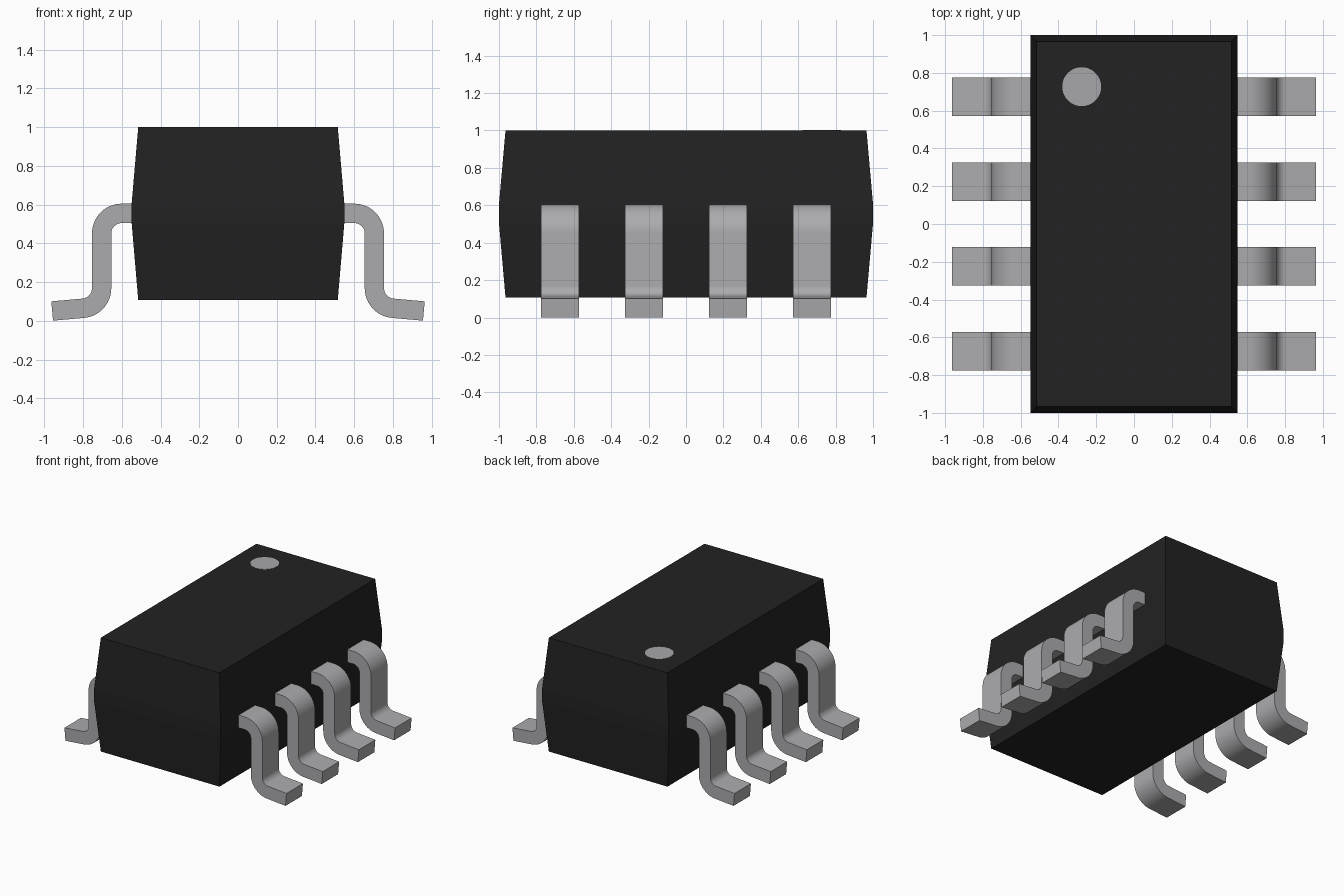
import bpy, bmesh, math

if "Cube" in bpy.data.objects:
    bpy.data.objects.remove(bpy.data.objects["Cube"])


def material(name, colour):
    m = bpy.data.materials.new(name)
    m.diffuse_color = (*colour, 1)
    m.use_nodes = True
    m.node_tree.nodes["Principled BSDF"].inputs["Base Color"].default_value = m.diffuse_color
    return m


BLACK = material("black plastic", (0.016, 0.016, 0.016))
METAL = material("grey metal", (0.41, 0.41, 0.425))
MARK = material("grey mark", (0.39, 0.39, 0.41))


def finish(bm, name, mat):
    bmesh.ops.recalc_face_normals(bm, faces=bm.faces)
    me = bpy.data.meshes.new(name)
    bm.to_mesh(me)
    bm.free()
    me.materials.append(mat)
    ob = bpy.data.objects.new(name, me)
    bpy.context.collection.objects.link(ob)
    return ob


def loft(bm, rings):
    """Join rings of four points with quads and close both ends."""
    rings = [[bm.verts.new(p) for p in r] for r in rings]
    for a, b in zip(rings, rings[1:]):
        for i in range(4):
            j = (i + 1) % 4
            bm.faces.new((a[i], a[j], b[j], b[i]))
    bm.faces.new(rings[0])
    bm.faces.new(rings[-1])


# Body: straight middle band with drafted upper and lower halves
bm = bmesh.new()
levels = [(0.515, 0.965, 0.107), (0.549, 1.0, 0.505),
          (0.549, 1.0, 0.605), (0.515, 0.965, 1.0)]
loft(bm, [[(-x, -y, z), (x, -y, z), (x, y, z), (-x, y, z)] for x, y, z in levels])
finish(bm, "body", BLACK)

# Pin one mark: thin disc on the top face
bm = bmesh.new()
bmesh.ops.create_cone(bm, cap_ends=True, segments=48, radius1=0.103,
                      radius2=0.103, depth=0.004)
bmesh.ops.translate(bm, verts=bm.verts, vec=(-0.277, 0.727, 1.0))
finish(bm, "pin_one_mark", MARK)

# Lead profile: pairs of (outer/top point, inner/bottom point) along the bent strip
R_OUT, R_IN, STEPS = 0.154, 0.054, 12
TILT = math.radians(5)


def polar(c, r, a):
    return (c[0] + r * math.cos(a), c[1] + r * math.sin(a))


profile = [((0.53, 0.605), (0.53, 0.505))]
shoulder, heel = (0.6, 0.451), (0.808, 0.1686)
for i in range(STEPS + 1):
    a = math.pi / 2 * (1 - i / STEPS)
    profile.append((polar(shoulder, R_OUT, a), polar(shoulder, R_IN, a)))
for i in range(STEPS + 1):
    a = math.pi + (math.pi / 2 - TILT) * i / STEPS
    profile.append((polar(heel, R_IN, a), polar(heel, R_OUT, a)))
foot = 0.161
profile.append(tuple((x + foot * math.cos(TILT), z - foot * math.sin(TILT))
                     for x, z in profile[-1]))

# Gull-wing leads: four on each side
HALF = 0.102
for side, label in ((1, "right"), (-1, "left")):
    for n in range(4):
        y = (n - 1.5) * 0.449
        bm = bmesh.new()
        loft(bm, [[(side * t[0], y - HALF, t[1]), (side * t[0], y + HALF, t[1]),
                   (side * b[0], y + HALF, b[1]), (side * b[0], y - HALF, b[1])]
                  for t, b in profile])
        ob = finish(bm, f"lead_{label}_{n + 1}", METAL)
        bpy.ops.object.select_all(action='DESELECT')
        ob.select_set(True)
        bpy.context.view_layer.objects.active = ob
        bpy.ops.object.shade_smooth_by_angle(angle=math.radians(30))
